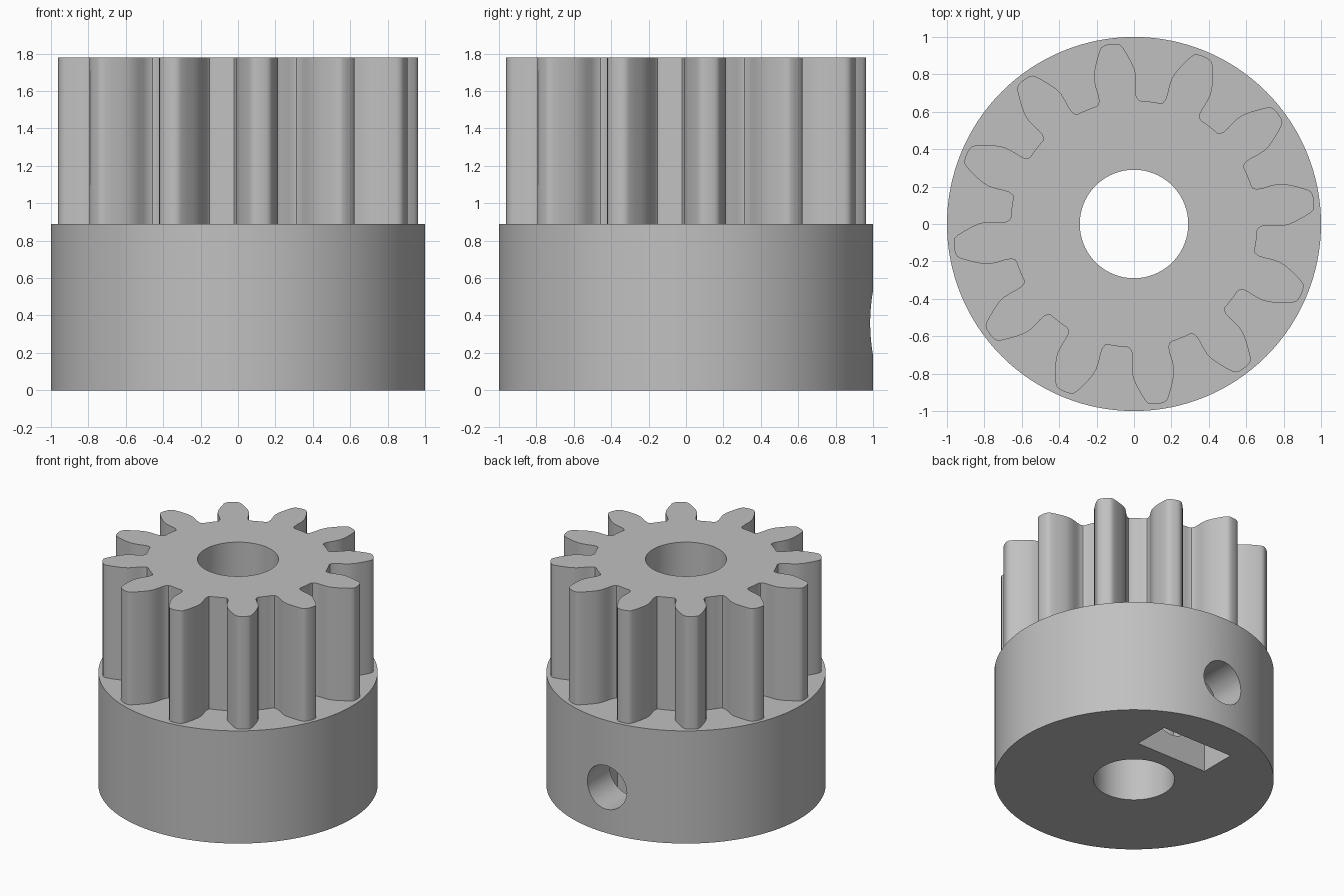
import bpy, bmesh, math
from mathutils import Matrix

if "Cube" in bpy.data.objects:
    bpy.data.objects.remove(bpy.data.objects["Cube"], do_unlink=True)

BASE_H, TOTAL_H = 0.89, 1.78
BORE_R = 0.29
SCREW_R, SCREW_Z = 0.172, 0.36
NUT_HALF, NUT_IN, NUT_OUT = 0.31, 0.415, 0.705
TEETH, PHASE = 12, 7.4

grey = bpy.data.materials.new("plain_grey")
grey.use_nodes = True
colour = (0.53, 0.53, 0.53, 1)
grey.diffuse_color = colour
grey.node_tree.nodes["Principled BSDF"].inputs["Base Color"].default_value = colour


def prism(name, outline, height, matrix=Matrix()):
    """Extrude a flat outline along local z, then place it."""
    bm = bmesh.new()
    face = bm.faces.new([bm.verts.new((x, y, 0)) for x, y in outline])
    out = bmesh.ops.extrude_face_region(bm, geom=[face])
    top = [g for g in out["geom"] if isinstance(g, bmesh.types.BMVert)]
    bmesh.ops.translate(bm, verts=top, vec=(0, 0, height))
    bmesh.ops.transform(bm, matrix=matrix, verts=bm.verts)
    bmesh.ops.recalc_face_normals(bm, faces=bm.faces)
    mesh = bpy.data.meshes.new(name)
    bm.to_mesh(mesh)
    bm.free()
    mesh.materials.append(grey)
    obj = bpy.data.objects.new(name, mesh)
    bpy.context.collection.objects.link(obj)
    return obj


def polar(r, degrees):
    a = math.radians(degrees)
    return r * math.cos(a), r * math.sin(a)


def circle(r, sides=96):
    return [polar(r, 360 * i / sides) for i in range(sides)]


def combine(target, other, operation):
    """Apply a boolean and discard the helper."""
    mod = target.modifiers.new("combine", "BOOLEAN")
    mod.operation, mod.object, mod.solver = operation, other, "EXACT"
    bpy.context.view_layer.objects.active = target
    bpy.ops.object.modifier_apply(modifier=mod.name)
    bpy.data.objects.remove(other, do_unlink=True)


# Gear outline: one flank as (radius, half angle), mirrored and repeated
flank = [(0.66, 13), (0.66, 10.3), (0.665, 9.3), (0.685, 8.4), (0.72, 8.2),
         (0.76, 8.3), (0.80, 8.1), (0.835, 7.4), (0.87, 6.3), (0.91, 5),
         (0.945, 3.8), (0.961, 3), (0.968, 2), (0.97, 0.7)]
tooth = [(r, -a) for r, a in flank] + [(r, a) for r, a in reversed(flank)]
gear_outline = [polar(r, a + PHASE + 360 * i / TEETH)
                for i in range(TEETH) for r, a in tooth]

# Base collar joined with the toothed section, then bored through
body = prism("pinion_body", circle(1.0, 128), BASE_H)
sink = 0.1
gear = prism("gear_teeth", gear_outline, TOTAL_H - BASE_H + sink,
             Matrix.Translation((0, 0, BASE_H - sink)))
combine(body, gear, "UNION")
bore = prism("bore_cutter", circle(BORE_R), TOTAL_H + 1,
             Matrix.Translation((0, 0, -0.5)))
combine(body, bore, "DIFFERENCE")

# Captive nut pocket: pointed top, straight slot open at the bottom
side = NUT_HALF / math.sqrt(3)
pocket_outline = [(-NUT_HALF, -0.2), (NUT_HALF, -0.2),
                  (NUT_HALF, SCREW_Z + side), (0, SCREW_Z + 2 * side),
                  (-NUT_HALF, SCREW_Z + side)]
upright = Matrix.Rotation(math.pi / 2, 4, "X")
pocket = prism("nut_pocket_cutter", pocket_outline, NUT_OUT - NUT_IN,
               Matrix.Translation((0, NUT_OUT, 0)) @ upright)
combine(body, pocket, "DIFFERENCE")

# Set screw hole from the back into the bore
screw = prism("screw_hole_cutter", circle(SCREW_R, 48), 1.2,
              Matrix.Translation((0, 1.2, SCREW_Z)) @ upright)
combine(body, screw, "DIFFERENCE")

# Smooth the round walls, keep rims and corners sharp
bpy.ops.object.select_all(action="DESELECT")
body.select_set(True)
bpy.context.view_layer.objects.active = body
bpy.ops.object.shade_smooth_by_angle(angle=math.radians(35))
